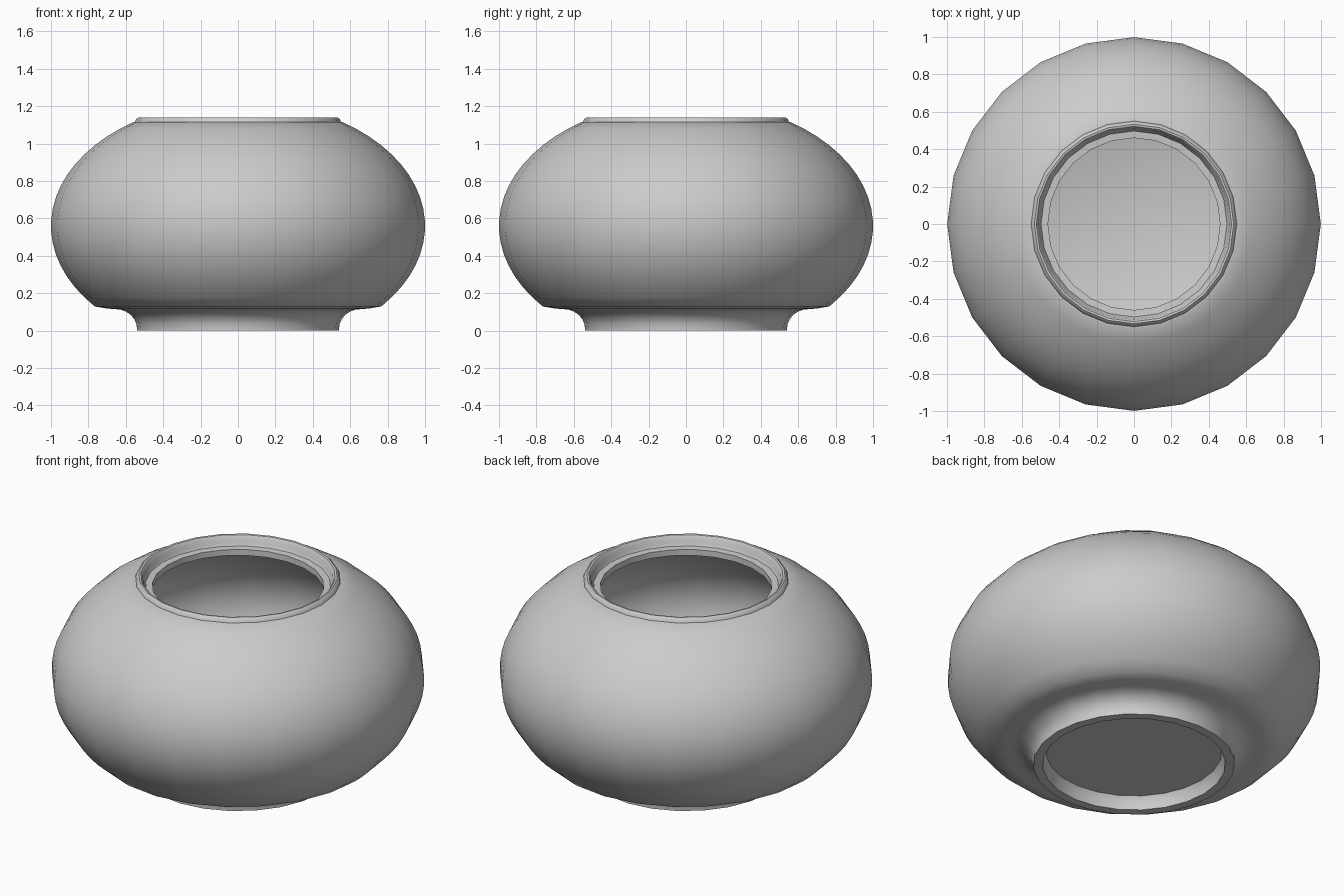
import bpy, bmesh
from math import sin, cos, pi, radians

cube = bpy.data.objects.get("Cube")
if cube:
    bpy.data.objects.remove(cube, do_unlink=True)

SIDES = 24


def arc(rx, rz, cz, start, end, steps, cx=0.0):
    """Points on an ellipse in the radius / height plane, angles in degrees."""
    angles = [radians(start + (end - start) * i / steps) for i in range(steps + 1)]
    return [(cx + rx * cos(a), cz + rz * sin(a)) for a in angles]


def lathe(name, profile, material):
    """Turn a profile around z; both ends are closed with flat discs."""
    bm = bmesh.new()
    rings = [[bm.verts.new((r * cos(2 * pi * i / SIDES), r * sin(2 * pi * i / SIDES), z))
              for i in range(SIDES)] for r, z in profile]
    for low, high in zip(rings, rings[1:]):
        for i in range(SIDES):
            j = (i + 1) % SIDES
            bm.faces.new((low[i], low[j], high[j], high[i]))
    bm.faces.new(rings[0][::-1])
    bm.faces.new(rings[-1])
    bmesh.ops.recalc_face_normals(bm, faces=bm.faces)
    mesh = bpy.data.meshes.new(name)
    bm.to_mesh(mesh)
    bm.free()
    mesh.materials.append(material)
    obj = bpy.data.objects.new(name, mesh)
    bpy.context.collection.objects.link(obj)
    bpy.ops.object.select_all(action='DESELECT')
    obj.select_set(True)
    bpy.context.view_layer.objects.active = obj
    bpy.ops.object.shade_smooth_by_angle(angle=radians(40))
    return obj


grey = bpy.data.materials.new("plain grey")
grey.use_nodes = True
colour = (0.6, 0.6, 0.6, 1)
grey.diffuse_color = colour
grey.node_tree.nodes["Principled BSDF"].inputs["Base Color"].default_value = colour

# Recessed underside, foot ring and the cove above it
foot = [(0.47, 0.075), (0.485, 0.05), (0.49, 0.0), (0.54, 0.0)]
foot += arc(0.115, 0.105, 0.01, 180, 90, 6, cx=0.655)
# Wide rounded outer wall
wall = [(0.70, 0.118)] + arc(1.0, 0.67, 0.56, -40, 56, 18)
# Rounded lip stepping down to the inner ledge
lip = [(0.55, 1.115), (0.545, 1.13), (0.533, 1.14), (0.522, 1.138),
       (0.512, 1.125), (0.507, 1.10), (0.497, 1.083), (0.46, 1.08)]
# Hollow inside, down to a flat floor
inside = arc(0.92, 0.56, 0.56, 60, -48, 14)

lathe("bowl", foot + wall + lip + inside, grey)
